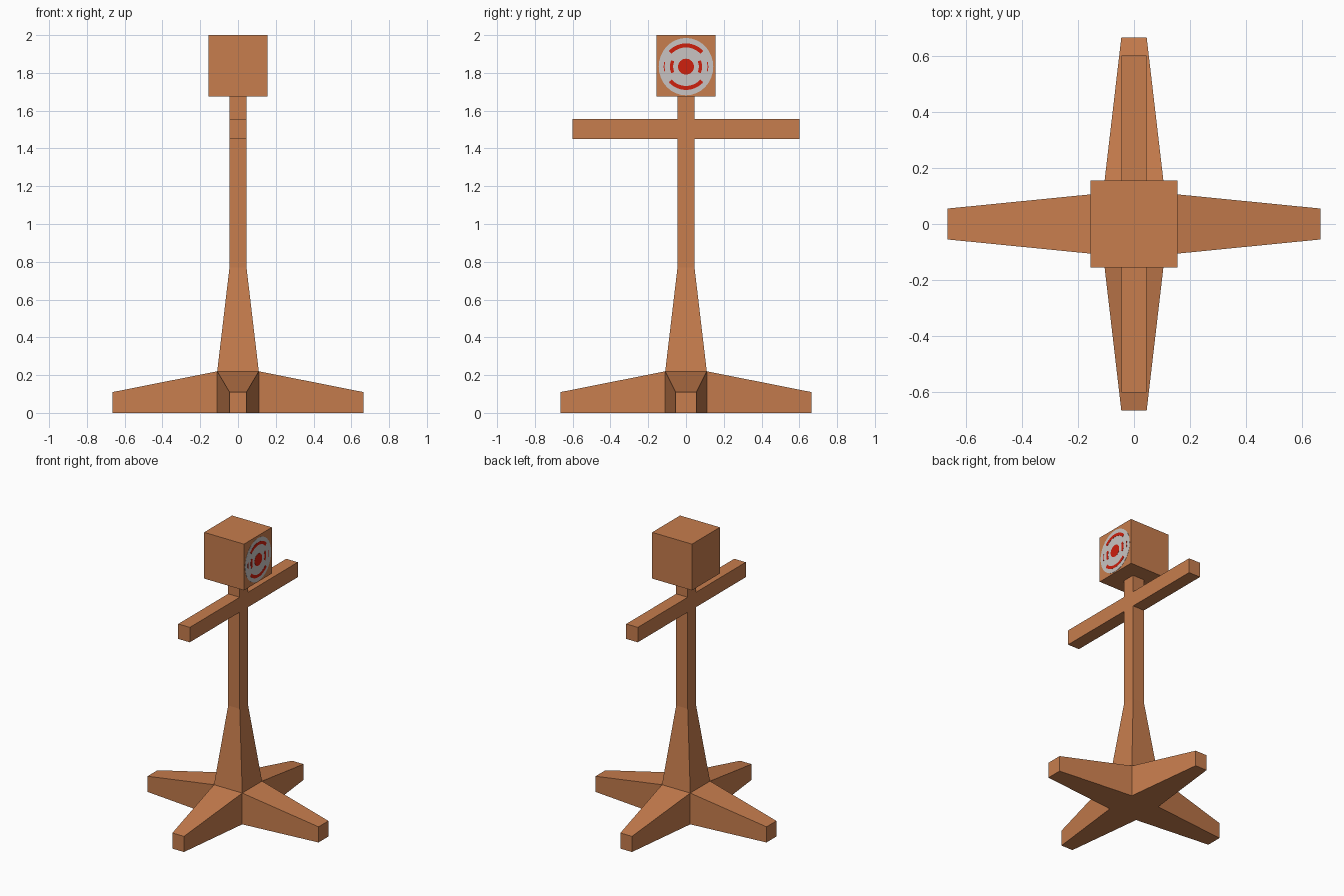
import bpy, bmesh, math
from mathutils import Vector

if "Cube" in bpy.data.objects:
    bpy.data.objects.remove(bpy.data.objects["Cube"])


def material(name, rgb):
    m = bpy.data.materials.new(name)
    m.diffuse_color = (*rgb, 1)
    m.use_nodes = True
    m.node_tree.nodes["Principled BSDF"].inputs["Base Color"].default_value = m.diffuse_color
    return m


WOOD = material("brown wood", (0.57, 0.205, 0.075))
GREY = material("light grey paint", (0.58, 0.55, 0.54))
RED = material("red paint", (0.62, 0.014, 0.004))


def finish(bm, name, mat):
    bmesh.ops.recalc_face_normals(bm, faces=bm.faces[:])
    me = bpy.data.meshes.new(name)
    bm.to_mesh(me)
    bm.free()
    me.materials.append(mat)
    ob = bpy.data.objects.new(name, me)
    bpy.context.collection.objects.link(ob)
    return ob


def box(bm, lo, hi):
    verts = bmesh.ops.create_cube(bm, size=1)["verts"]
    for v in verts:
        v.co = Vector([lo[i] if v.co[i] < 0 else hi[i] for i in range(3)])


def face_towards(bm, direction, z=None):
    """Face facing a direction, nearest to height z or else the furthest out."""
    d = Vector(direction)
    bm.normal_update()
    faces = [f for f in bm.faces if f.normal.dot(d) > 0.9]
    if z is None:
        return max(faces, key=lambda f: f.calc_center_median().dot(d))
    return min(faces, key=lambda f: abs(f.calc_center_median().z - z))


def extrude(bm, face, move):
    """Extrude one face and pass every new vertex through move."""
    new = bmesh.ops.extrude_discrete_faces(bm, faces=[face])["faces"][0]
    for v in new.verts:
        v.co = move(v.co)
    return new


# Stand: square hub, tapered feet, flared post and two side arms
CORE, POST = 0.11, 0.045
bm = bmesh.new()
box(bm, (-CORE, -CORE, 0), (CORE, CORE, 0.22))
top = face_towards(bm, (0, 0, 1))

for s in (-1, 1):
    extrude(bm, face_towards(bm, (s, 0, 0)),
            lambda c: Vector((s * 0.665, c.y * 0.5, c.z * 0.5)))
    extrude(bm, face_towards(bm, (0, s, 0)),
            lambda c: Vector((c.x * 0.41, s * 0.665, c.z * 0.5)))

for z in (0.77, 1.45, 1.555, 1.675):
    top = extrude(bm, top, lambda c: Vector((math.copysign(POST, c.x),
                                             math.copysign(POST, c.y), z)))
for s in (-1, 1):
    extrude(bm, face_towards(bm, (0, s, 0), 1.5025),
            lambda c: Vector((c.x, s * 0.6, c.z)))
finish(bm, "post_with_feet_and_arms", WOOD)

# Head block
HEAD = 0.155
bm = bmesh.new()
box(bm, (-HEAD, -HEAD, 1.675), (HEAD, HEAD, 2.0))
finish(bm, "head_block", WOOD)


# Target painted on the +x side of the head, as thin plates
def target_plate(name, mat, depth, r0, r1, spans, squash=1.0, steps=32):
    bm = bmesh.new()
    for mid, half in spans:
        pts = []
        for i in range(steps + 1):
            a = math.radians(mid - half + 2 * half * i / steps)
            pts.append([bm.verts.new((HEAD + depth, r * math.cos(a) * squash,
                                      1.833 + r * math.sin(a))) for r in (r0, r1)])
        for p, q in zip(pts, pts[1:]):
            bm.faces.new((p[0], p[1], q[1], q[0]))
    bmesh.ops.remove_doubles(bm, verts=bm.verts[:], dist=1e-5)
    for f in bm.faces:
        f.normal_update()
        if f.normal.x < 0:
            f.normal_flip()
    faces = bm.faces[:]
    bmesh.ops.solidify(bm, geom=faces, thickness=0.001)
    finish(bm, name, mat)


FULL = [(0, 180)]
target_plate("target_disc", GREY, 0.002, 0.0, 0.152, FULL, 0.95)
target_plate("target_bullseye", RED, 0.004, 0.0, 0.042, FULL)
target_plate("target_outer_arcs", RED, 0.004, 0.102, 0.123, [(90, 48), (270, 48)])
target_plate("target_inner_arcs", RED, 0.004, 0.068, 0.085, [(0, 24), (180, 24)])
target_plate("target_edge_marks", RED, 0.004, 0.113, 0.118, [(0, 12), (180, 12)])
